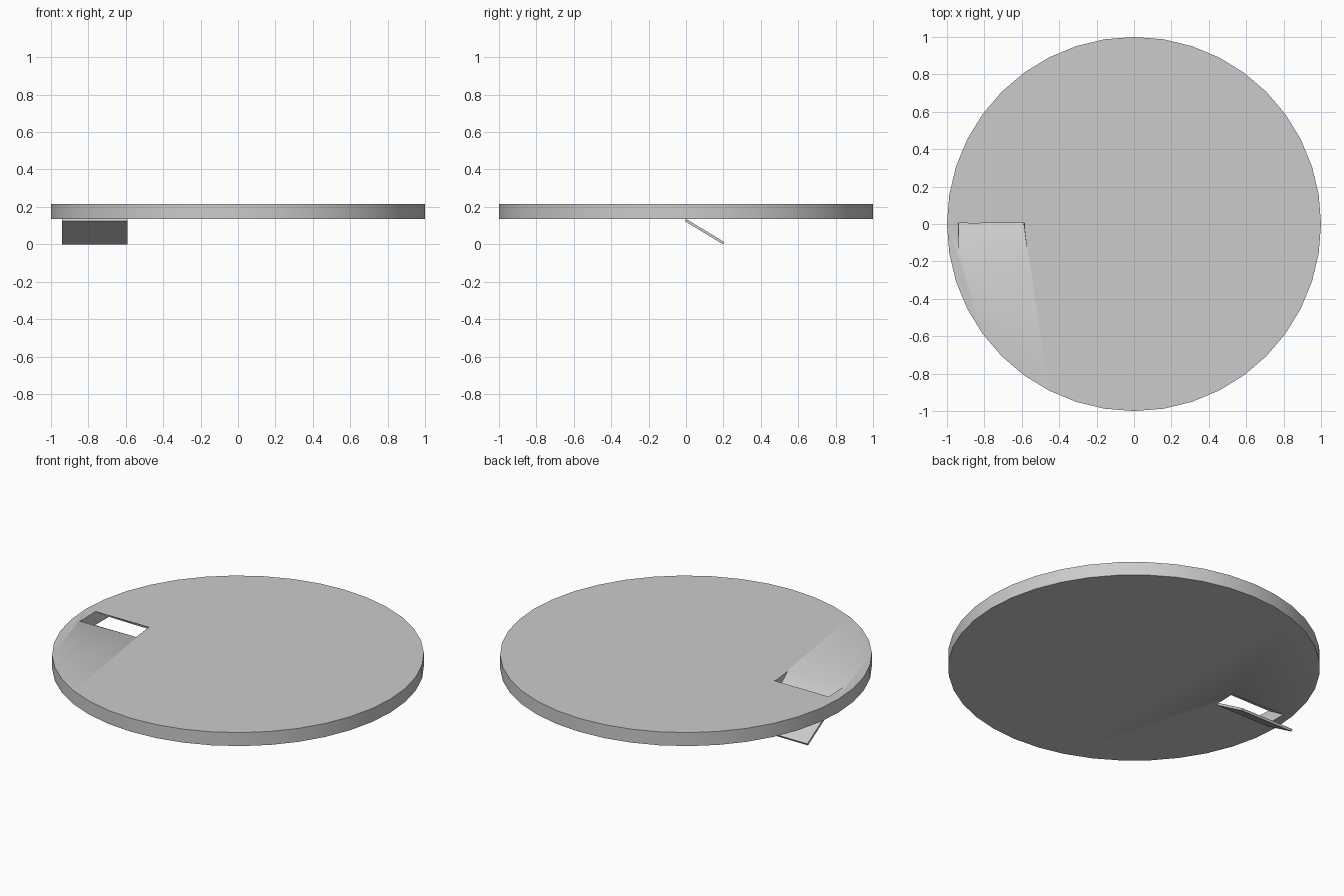
import bpy
from mathutils import Vector

if "Cube" in bpy.data.objects:
    bpy.data.objects.remove(bpy.data.objects["Cube"])

Z0, Z1 = 0.135, 0.215   # underside and top of the disc


def mesh_object(name, verts, faces):
    mesh = bpy.data.meshes.new(name)
    mesh.from_pydata(verts, [], faces)
    mesh.update()
    obj = bpy.data.objects.new(name, mesh)
    bpy.context.collection.objects.link(obj)
    return obj


BOX = [(3, 2, 1, 0), (4, 5, 6, 7), (0, 1, 5, 4), (1, 2, 6, 5), (2, 3, 7, 6), (3, 0, 4, 7)]

# Round plate
bpy.ops.mesh.primitive_cylinder_add(vertices=40, radius=1, depth=Z1 - Z0,
                                    location=(0, 0, (Z0 + Z1) / 2))
disc = bpy.context.object
disc.name = "slicing_disc"

# Slanted slot, cut through the plate and extended past both faces
low = [Vector(p) for p in ((-0.94, 0.0, Z0), (-0.59, 0.0, Z0), (-0.587, 0.125, Z0), (-0.94, 0.13, Z0))]
high = [Vector(p) for p in ((-0.935, -0.145, Z1), (-0.572, -0.137, Z1), (-0.585, 0.005, Z1), (-0.94, 0.005, Z1))]
below = [a + (a - b) * 0.3 for a, b in zip(low, high)]
above = [b + (b - a) * 0.3 for a, b in zip(low, high)]
cutter = mesh_object("slot_cutter", below + above, BOX)
cutter.hide_render = True

cut = disc.modifiers.new("slot", 'BOOLEAN')
cut.operation = 'DIFFERENCE'
cut.solver = 'EXACT'
cut.object = cutter
bpy.context.view_layer.objects.active = disc
bpy.ops.object.modifier_apply(modifier=cut.name)
bpy.data.objects.remove(cutter)

# Ramp blends into the top face, rim stays crisp
bpy.ops.object.select_all(action='DESELECT')
disc.select_set(True)
bpy.ops.object.shade_smooth_by_angle(angle=0.61)

# Thin blade continuing the ramp below the plate
profile = [(-0.007, 0.124), (0.0, 0.136), (0.205, 0.012), (0.198, 0.0)]
mesh_object("blade", [(x, y, z) for x in (-0.94, -0.59) for y, z in profile], BOX)
